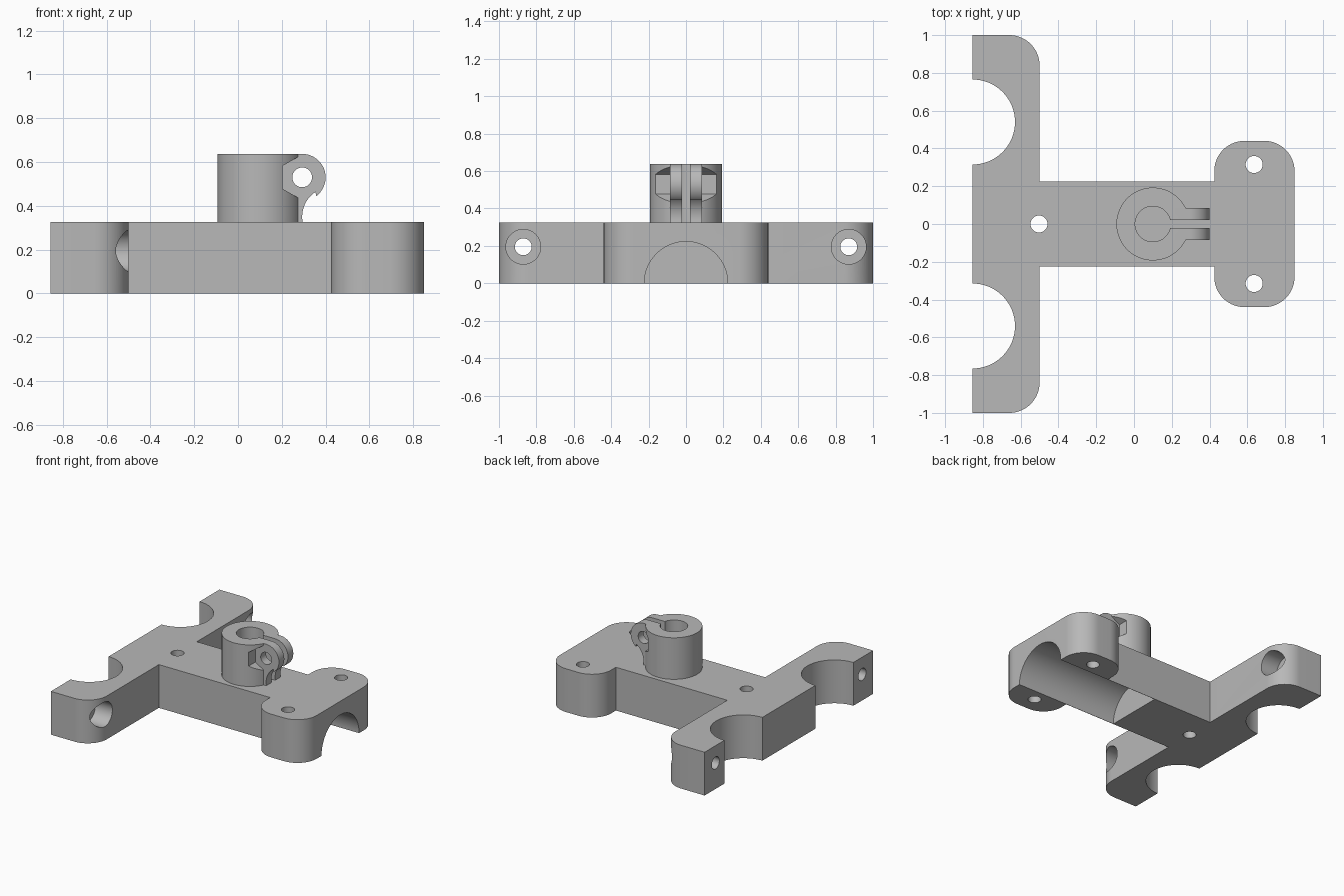
import bpy, bmesh
from math import sin, cos, pi, radians
from mathutils import Vector

if "Cube" in bpy.data.objects:
    bpy.data.objects.remove(bpy.data.objects["Cube"], do_unlink=True)

grey = bpy.data.materials.new("plain_grey")
grey.use_nodes = True
COLOUR = (0.48, 0.48, 0.48, 1)
grey.diffuse_color = COLOUR
grey.node_tree.nodes["Principled BSDF"].inputs["Base Color"].default_value = COLOUR


def arc(cx, cy, r, start, end, steps=20):
    angles = [radians(start + (end - start) * i / steps) for i in range(steps + 1)]
    return [(cx + r * cos(a), cy + r * sin(a)) for a in angles]


def circle(cx, cy, r, sides=64, turn=0):
    return arc(cx, cy, r, turn, turn + 360, sides)[:-1]


def prism(name, outline, axis, low, high):
    """Extrude a closed outline along an axis; it lies in the other two axes."""
    place = {"X": lambda a, b: (low, a, b),
             "Y": lambda a, b: (a, low, b),
             "Z": lambda a, b: (a, b, low)}[axis]
    step = Vector([(high - low) * (axis == k) for k in "XYZ"])
    bm = bmesh.new()
    face = bm.faces.new([bm.verts.new(place(a, b)) for a, b in outline])
    made = bmesh.ops.extrude_face_region(bm, geom=[face])["geom"]
    bmesh.ops.translate(bm, vec=step, verts=[v for v in made if isinstance(v, bmesh.types.BMVert)])
    bmesh.ops.recalc_face_normals(bm, faces=bm.faces)
    mesh = bpy.data.meshes.new(name)
    bm.to_mesh(mesh)
    bm.free()
    mesh.materials.append(grey)
    obj = bpy.data.objects.new(name, mesh)
    bpy.context.collection.objects.link(obj)
    return obj


def combine(target, tool, operation="DIFFERENCE"):
    """Apply one boolean and drop the tool."""
    mod = target.modifiers.new("boolean", "BOOLEAN")
    mod.operation, mod.object, mod.solver = operation, tool, "EXACT"
    tool.hide_render = True
    bpy.context.view_layer.update()
    evaluated = target.evaluated_get(bpy.context.evaluated_depsgraph_get())
    mesh = bpy.data.meshes.new_from_object(evaluated)
    target.modifiers.clear()
    target.data = mesh
    bpy.data.objects.remove(tool, do_unlink=True)


def finish(obj):
    bpy.ops.object.select_all(action="DESELECT")
    obj.select_set(True)
    bpy.context.view_layer.objects.active = obj
    bpy.ops.object.shade_smooth_by_angle(angle=radians(30))


BASE_TOP, TOP = 0.325, 0.637

# Base: crossbar with round notches, stem and rounded end block
half = arc(-0.855, 0.54, 0.225, -90, 90, 40)
half += [(-0.855, 1)]
half += arc(-0.66, 0.84, 0.16, 90, 0)
half += [(-0.5, 0.225), (0.425, 0.225)]
half += arc(0.585, 0.28, 0.16, 180, 90)
half += arc(0.69, 0.28, 0.16, 90, 0)
base = prism("base", half + [(x, -y) for x, y in reversed(half)], "Z", 0, BASE_TOP)

# Half-round channel under the stem and end block
combine(base, prism("channel_cutter", circle(0, 0, 0.223, 96), "X", 0, 1))

# Vertical screw holes
for x, y in ((-0.503, 0), (0.636, 0.315), (0.636, -0.315)):
    combine(base, prism("hole_cutter", circle(x, y, 0.045, 40), "Z", -0.1, 0.5))

# Counterbored holes through the crossbar ends
for side in (-1, 1):
    combine(base, prism("bore_cutter", circle(side * 0.87, 0.195, 0.045, 40), "X", -1, -0.4))
    combine(base, prism("counterbore_cutter", circle(side * 0.87, 0.195, 0.093), "X", -0.64, -0.4))
finish(base)

# Clamp collar with hexagonal nut clearances beside the ears
EAR_X, EAR_Z = 0.293, 0.53
collar = prism("clamp_collar", circle(0.1, 0, 0.193, 96), "Z", BASE_TOP, TOP)
for side in (-1, 1):
    combine(collar, prism("nut_cutter", circle(EAR_X, EAR_Z, 0.104, 6, 30), "Y", side * 0.08, side * 0.4))

# Clamp ears with a rounded tip and a hollow underside
ear = [(0.15, BASE_TOP), (0.15, TOP)]
ear += arc(EAR_X, EAR_Z, TOP - EAR_Z, 90, -53, 32)
ear += arc(0.43, 0.35, 0.137, 124, 190, 10)
ear += [(0.29, BASE_TOP)]
combine(collar, prism("ear_tool", ear, "Y", -0.085, 0.085), "UNION")

# Collar bore, clamping slit and bolt hole
combine(collar, prism("bore_cutter", circle(0.1, 0, 0.094), "Z", 0.2, 0.8))
slit = [(0.12, -0.022), (0.5, -0.022), (0.5, 0.022), (0.12, 0.022)]
combine(collar, prism("slit_cutter", slit, "Z", 0.2, 0.8))
combine(collar, prism("bolt_cutter", circle(EAR_X, EAR_Z, 0.045, 40), "Y", -0.3, 0.3))
finish(collar)
